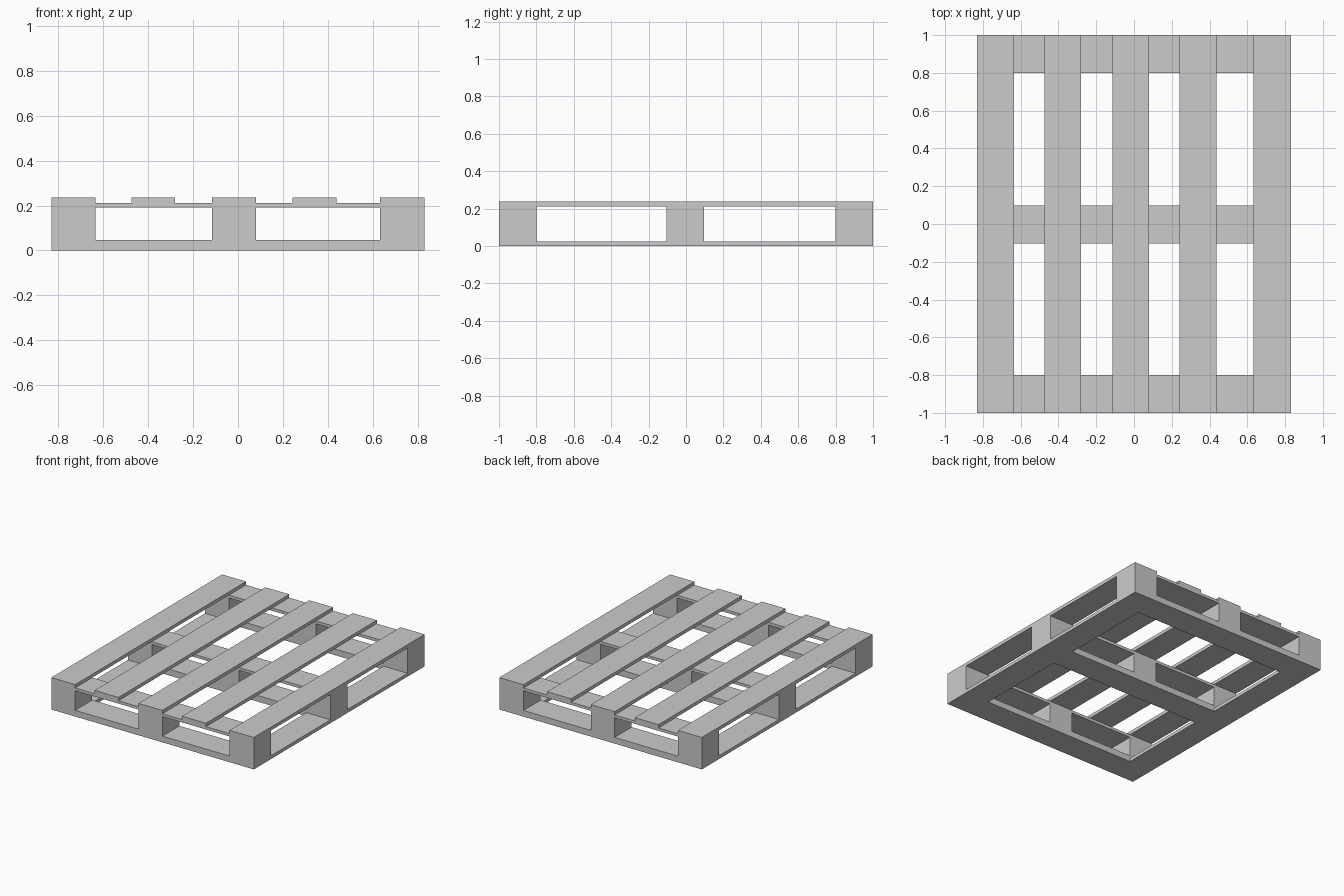
import bpy

if "Cube" in bpy.data.objects:
    bpy.data.objects.remove(bpy.data.objects["Cube"])

# Layer heights: bottom frame, blocks, cross boards, deck
Z_RUN, Z_BASE, Z_BLOCK, Z_CROSS, Z_TOP = 0.025, 0.046, 0.191, 0.212, 0.237
W = 0.83


def box(name, x0, x1, y0, y1, z0, z1):
    bpy.ops.mesh.primitive_cube_add(
        size=1, location=((x0 + x1) / 2, (y0 + y1) / 2, (z0 + z1) / 2))
    ob = bpy.context.object
    ob.name = name
    ob.scale = (x1 - x0, y1 - y0, z1 - z0)
    bpy.ops.object.transform_apply(location=False, rotation=False, scale=True)
    return ob


deck_x = [(-W, -0.635), (-0.475, -0.28), (-0.115, 0.08), (0.242, 0.438), (0.632, W)]
row_y = [(-1, -0.8), (-0.103, 0.097), (0.8, 1)]

# Deck boards running front to back
for x0, x1 in deck_x:
    box("deck_board", x0, x1, -1, 1, Z_CROSS, Z_TOP)

# Upper cross boards, lower cross boards and the nine spacer blocks
for y0, y1 in row_y:
    box("upper_cross_board", -W, W, y0, y1, Z_BLOCK, Z_CROSS)
    box("lower_cross_board", -W, W, y0, y1, 0, Z_BASE)
    for x0, x1 in deck_x[::2]:
        box("spacer_block", x0, x1, y0, y1, Z_BASE, Z_BLOCK)

# Thin side runners between the lower cross boards
for x0, x1 in (deck_x[0], deck_x[-1]):
    for (_, y0), (y1, _) in zip(row_y, row_y[1:]):
        box("side_runner", x0, x1, y0, y1, 0, Z_RUN)
